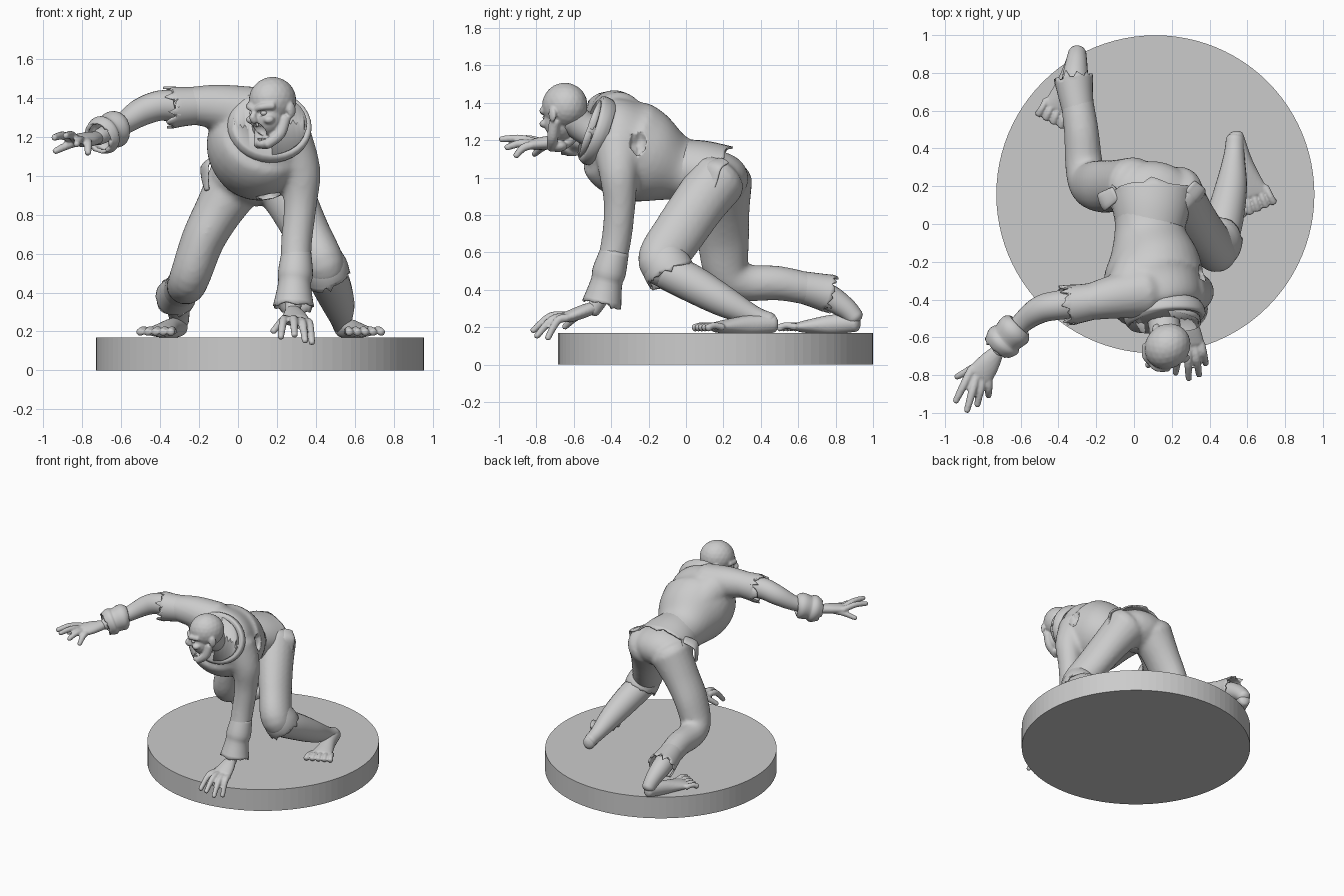
import bpy, bmesh, math, random
from math import sin, cos, pi, radians
from mathutils import Vector, Matrix

random.seed(4)
if "Cube" in bpy.data.objects:
    bpy.data.objects.remove(bpy.data.objects["Cube"])

grey = bpy.data.materials.new("plain grey")
grey.use_nodes = True
grey.diffuse_color = (0.6, 0.6, 0.6, 1)
grey.node_tree.nodes["Principled BSDF"].inputs["Base Color"].default_value = (0.6, 0.6, 0.6, 1)


def finish(name, bm, smooth=True):
    bmesh.ops.recalc_face_normals(bm, faces=bm.faces)
    me = bpy.data.meshes.new(name)
    bm.to_mesh(me)
    bm.free()
    me.materials.append(grey)
    for p in me.polygons:
        p.use_smooth = smooth
    ob = bpy.data.objects.new(name, me)
    bpy.context.collection.objects.link(ob)
    return ob


def spline(pts, steps):
    """Catmull-Rom through rows of (x, y, z, side radius, other radius)."""
    out, n = [], len(pts)
    for i in range(n - 1):
        a, b, c, d = (pts[max(0, min(n - 1, i + k))] for k in (-1, 0, 1, 2))
        for s in range(steps):
            t = s / steps
            out.append([q + 0.5 * t * (r - p + t * (2 * p - 5 * q + 4 * r - s4 + t * (3 * (q - r) + s4 - p)))
                        for p, q, r, s4 in zip(a, b, c, d)])
    return out + [list(pts[-1])]


def loft(bm, pts, side=(1, 0, 0), seg=20, steps=5, closed=True, rag=0.0, dome=0.6):
    """Oval tube along a path, with domed ends or one torn open end."""
    pts = [p if len(p) == 5 else (*p, p[3]) for p in pts]
    rows = spline(pts, steps)
    pos = [Vector(r[:3]) for r in rows]
    tan = [(pos[min(i + 1, len(pos) - 1)] - pos[max(i - 1, 0)]).normalized() for i in range(len(pos))]
    stations = [(p, t, r[3], r[4]) for p, t, r in zip(pos, tan, rows)]
    if closed:
        def end(i, sign):
            p, t, a, b = stations[i]
            return [(p + t * sign * dome * min(a, b) * sin(w), t, a * cos(w), b * cos(w)) for w in (0.5, 1.0, 1.45)]
        stations = end(0, -1)[::-1] + stations + end(-1, 1)
    u, rings = Vector(side), []
    for i, (p, t, a, b) in enumerate(stations):
        u = (u - t * u.dot(t)).normalized()
        v = t.cross(u)
        tear = rag if i == len(stations) - 1 else 0
        rings.append([bm.verts.new(p + u * a * cos(w) + v * b * sin(w) + t * tear * random.uniform(-1, 1))
                      for w in (2 * pi * k / seg for k in range(seg))])
    for r, q in zip(rings, rings[1:]):
        for k in range(seg):
            bm.faces.new((r[k], r[k - 1], q[k - 1], q[k]))
    if closed:
        bm.faces.new(rings[0])
        bm.faces.new(rings[-1])


def ball(bm, c, r, jitter=0.0):
    m = Matrix.Translation(c) @ Matrix.Diagonal((*r, 1))
    made = bmesh.ops.create_icosphere(bm, subdivisions=3, radius=1, matrix=m)
    for v in made["verts"]:
        v.co += (v.co - Vector(c)) * random.uniform(-jitter, jitter)


def fuse(ob, voxel, smooth):
    """Melt overlapping solids into one skin."""
    m = ob.modifiers.new("fuse", 'REMESH')
    m.mode, m.voxel_size, m.use_smooth_shade = 'VOXEL', voxel, True
    m = ob.modifiers.new("relax", 'SMOOTH')
    m.factor, m.iterations = 0.5, smooth


def carve(ob, cutter):
    cutter.hide_render = True
    cutter.hide_set(True)
    cutter.display_type = 'WIRE'
    m = ob.modifiers.new("carve", 'BOOLEAN')
    m.operation, m.object, m.solver = 'DIFFERENCE', cutter, 'EXACT'


def cloth(name, pts, rag=0.02, thick=0.012, side=(1, 0, 0), seg=32):
    bm = bmesh.new()
    loft(bm, pts, side, seg, 4, False, rag)
    ob = finish(name, bm)
    m = ob.modifiers.new("thickness", 'SOLIDIFY')
    m.thickness, m.offset = thick, 0
    return ob


# Round base
bm = bmesh.new()
bmesh.ops.create_cone(bm, cap_ends=True, segments=96, radius1=0.842, radius2=0.842, depth=0.17,
                      matrix=Matrix.Translation((0.113, 0.157, 0.085)))
finish("base", bm, False)

# Shirt: chest, high right shoulder with short sleeve, long left sleeve
bm = bmesh.new()
loft(bm, [(.09, .12, 1.025, .195, .15), (.085, -.04, 1.05, .19, .172), (.105, -.2, 1.105, .245, .25),
          (.11, -.33, 1.165, .27, .265), (.145, -.42, 1.225, .23, .22), (.16, -.465, 1.245, .2, .18)],
     side=(.95, 0, -.25), seg=32, dome=.1)
loft(bm, [(.08, -.1, 1.08, .12), (.03, -.23, 1.22, .14), (-.02, -.36, 1.32, .13)])
loft(bm, [(.06, -.36, 1.32, .14), (-.1, -.385, 1.352, .118), (-.22, -.41, 1.36, .1), (-.3, -.425, 1.36, .088)], (0, 1, 0))
loft(bm, [(.25, -.36, 1.17, .14), (.32, -.36, 1.02, .105), (.32, -.355, .85, .085), (.3, -.375, .65, .08),
          (.295, -.42, .46, .078)])
shirt = finish("shirt", bm)
fuse(shirt, .015, 7)
bm = bmesh.new()
for c, r in (((.39, -.25, 1.19), (.07, .05, .08)), ((.16, -.33, .9), (.07, .06, .035))):
    ball(bm, c, r, .15)
ball(bm, (.165, -.53, 1.26), (.165, .09, .145))
carve(shirt, finish("shirt_opening_cutter", bm))

# Trousers: hips, kneeling legs
bm = bmesh.new()
ball(bm, (.09, .15, .995), (.23, .185, .15))
loft(bm, [(0, .2, .985, .155), (-.1, .2, .82, .125, .14), (-.18, .2, .67, .112, .138), (-.24, .22, .5, .105, .12),
          (-.265, .32, .44, .1), (-.28, .5, .435, .092), (-.31, .7, .395, .085)])
loft(bm, [(.21, .17, .99, .155), (.28, .07, .86, .13, .145), (.36, -.04, .7, .115, .14), (.43, -.13, .56, .112, .13),
          (.455, -.1, .49, .1)])
trousers = finish("trousers", bm)
fuse(trousers, .015, 4)

# Torn hems, cuffs and collar
cloth("right_sleeve_hem", [(-.2, -.405, 1.36, .09), (-.28, -.42, 1.355, .095), (-.35, -.43, 1.35, .103)], .045, side=(0, 1, 0))
cloth("right_wrist_cuff", [(-.61, -.54, 1.245, .062), (-.63, -.56, 1.24, .085), (-.67, -.6, 1.22, .078),
                           (-.69, -.62, 1.21, .09), (-.715, -.65, 1.195, .075)], .012, .02, (0, 1, 0))
cloth("left_sleeve_cuff", [(.3, -.38, .61, .07), (.295, -.41, .5, .084), (.29, -.425, .44, .079), (.285, -.45, .325, .1)], .012)
cloth("left_trouser_hem", [(.42, -.12, .6, .095, .11), (.445, -.105, .53, .112, .127), (.46, -.08, .48, .112, .127)], .022)
cloth("right_trouser_hem", [(-.29, .57, .425, .075), (-.31, .69, .398, .087), (-.32, .77, .378, .098)], .03)
cloth("shirt_hem", [(.085, -.03, 1.05, .175, .15), (.09, .08, 1.035, .2, .158), (.09, .18, 1.01, .222, .162)], .03)
cloth("collar", [(.158, -.43, 1.235, .19, .165), (.16, -.46, 1.245, .207, .18), (.163, -.495, 1.255, .208, .182),
                 (.165, -.51, 1.26, .185, .158), (.164, -.49, 1.253, .165, .14)], 0, .014)
for name, path in (("left_hip_rag", [(.3, .2, 1.09), (.345, .15, 1.06), (.35, .13, .98), (.37, .12, .9)]),
                   ("right_hip_rag", [(-.1, .16, 1.1), (-.165, .12, 1.06), (-.17, .11, 1.0), (-.16, .1, .93)])):
    bm = bmesh.new()
    loft(bm, [(*p, w, .012) for p, w in zip(path, (.04, .05, .045, .02))], (0, 1, 0), 12)
    finish(name, bm)

# Bare arms and shins
for name, path in (
        ("right_forearm", [(-.28, -.42, 1.36, .08), (-.4, -.43, 1.36, .078), (-.5, -.455, 1.325, .072),
                           (-.6, -.53, 1.26, .055), (-.72, -.67, 1.195, .04)]),
        ("left_forearm", [(.295, -.42, .46, .06), (.285, -.455, .36, .045), (.28, -.5, .29, .04)]),
        ("left_shin", [(.45, -.1, .5, .1), (.48, .03, .435, .1), (.515, .2, .34, .084), (.53, .36, .26, .056), (.535, .45, .23, .048)]),
        ("right_shin", [(-.29, .6, .41, .075), (-.31, .75, .365, .072), (-.305, .85, .305, .058), (-.3, .905, .25, .048)])):
    bm = bmesh.new()
    loft(bm, path)
    finish(name, bm)


def hand(name, wrist, palm, side, tips, thumb, lift):
    """Palm with four bent fingers and a thumb."""
    bm = bmesh.new()
    w, p, s = Vector(wrist), Vector(palm), Vector(side).normalized()
    loft(bm, [(*w, .036, .033), (*w.lerp(p, .5), .06, .036), (*p, .072, .032)], s)
    for k, tip in enumerate(tips):
        root, t = p + s * (k - 1.5) * .037, Vector(tip)
        mid = root.lerp(t, .5) + Vector((0, 0, lift))
        loft(bm, [(*root, .023), (*mid, .022), (*t, .017)], s, 10, 4)
    root, t = w.lerp(p, .3), Vector(thumb)
    loft(bm, [(*root, .03), (*(root.lerp(t, .55) + Vector((0, 0, .01))), .023), (*t, .017)], s, 10, 4)
    fuse(finish(name, bm), .008, 2)


hand("right_hand", (-.72, -.67, 1.195), (-.815, -.8, 1.18), (-.8, .6, .15),
     [(-.77, -.91, 1.115), (-.83, -.96, 1.16), (-.885, -.99, 1.205), (-.945, -.94, 1.195)], (-.94, -.81, 1.125), .015)
hand("left_hand", (.28, -.48, .31), (.3, -.63, .255), (1, -.1, -.1),
     [(.22, -.79, .17), (.29, -.82, .18), (.345, -.8, .15), (.38, -.74, .14)], (.18, -.65, .2), .04)


def foot(name, heel, toe, side):
    """Flat bare foot with five separate toes."""
    bm = bmesh.new()
    h, t, s = Vector(heel), Vector(toe), Vector(side).normalized()
    loft(bm, [(*h, .045, .05), (*h.lerp(t, .35), .05, .052), (*h.lerp(t, .65), .07, .038), (*h.lerp(t, .8), .085, .028)], s)
    for k in range(5):
        root = h.lerp(t, .78) + s * (k - 2) * .037
        tip = t + s * (k - 2) * .045
        mid = root.lerp(tip, .6) + Vector((0, 0, .012))
        loft(bm, [(*root, .02), (*mid, .018), (*tip, .021)], s, 10, 3)
    fuse(finish(name, bm), .007, 1)


foot("left_foot", (.535, .465, .22), (.655, .08, .195), (.92, .4, 0))
foot("right_foot", (-.3, .905, .225), (-.425, .54, .195), (-.88, .47, 0))

# Neck and head, modelled facing forward, then turned
bm = bmesh.new()
loft(bm, [(.15, -.42, 1.22, .1), (.16, -.53, 1.26, .085), (.17, -.61, 1.32, .085)])
finish("neck", bm)
turn = Matrix.Translation((.17, -.655, 1.385)) @ Matrix.Rotation(radians(-46), 4, 'Z') @ Matrix.Rotation(radians(5), 4, 'X')
bm = bmesh.new()
ball(bm, (0, .01, 0), (.116, .128, .122))
ball(bm, (0, -.035, -.08), (.09, .085, .1))
ball(bm, (0, -.06, -.214), (.05, .05, .03))
loft(bm, [(0, -.118, -.045, .012), (0, -.138, -.072, .018), (0, -.126, -.093, .02)], seg=12)
for s in (-1, 1):
    loft(bm, [(s * .085, -.07, -.02, .02), (s * .045, -.112, -.022, .018), (s * .01, -.118, -.034, .016)], (0, 0, 1), 12)
    ball(bm, (s * .065, -.085, -.09), (.028, .03, .022))
    loft(bm, [(s * .085, .01, -.09, .03), (s * .072, -.025, -.17, .03), (s * .03, -.08, -.218, .026)], seg=12)
    ball(bm, (s * .116, .03, -.05), (.014, .026, .04))
bm.transform(turn)
head = finish("head", bm)
fuse(head, .007, 2)
bm = bmesh.new()
ball(bm, (0, -.12, -.152), (.042, .065, .05))
for s in (-1, 1):
    ball(bm, (s * .042, -.122, -.055), (.024, .025, .016))
bm.transform(turn)
carve(head, finish("face_cutter", bm))

# Eyes and teeth
bm = bmesh.new()
for s in (-1, 1):
    ball(bm, (s * .042, -.096, -.055), (.018, .018, .014))
bm.transform(turn)
finish("eyes", bm)
bm = bmesh.new()
for k in range(-2, 3):
    for y, z in ((-.106, -.115), (-.095, -.195)):
        ball(bm, (k * .012, y + abs(k) * .006, z), (.006, .006, .011))
bm.transform(turn)
finish("teeth", bm)
